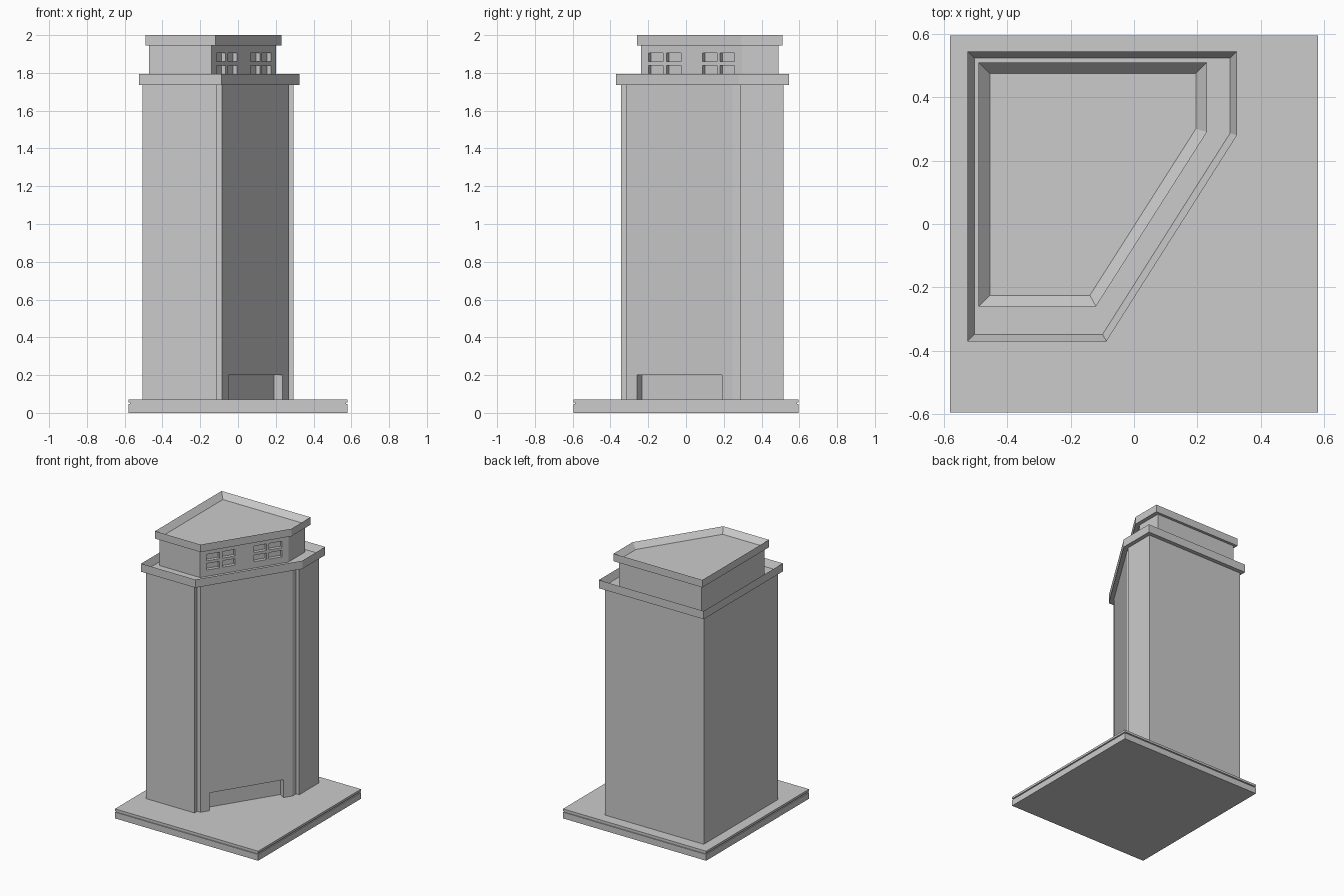
import bpy
import bmesh
from mathutils import Vector, Matrix

if "Cube" in bpy.data.objects:
    bpy.data.objects.remove(bpy.data.objects["Cube"], do_unlink=True)

GREY = (0.6, 0.6, 0.6, 1.0)
concrete = bpy.data.materials.new("concrete_grey")
concrete.use_nodes = True
concrete.diffuse_color = GREY
concrete.node_tree.nodes["Principled BSDF"].inputs["Base Color"].default_value = GREY


def finish(name, bm):
    bmesh.ops.recalc_face_normals(bm, faces=bm.faces)
    mesh = bpy.data.meshes.new(name)
    bm.to_mesh(mesh)
    bm.free()
    mesh.materials.append(concrete)
    obj = bpy.data.objects.new(name, mesh)
    bpy.context.collection.objects.link(obj)
    return obj


def prism(name, outline, z0, z1, rim=0, sink=0):
    """Upright prism; with a rim, its top is sunk to leave a parapet."""
    bm = bmesh.new()
    face = bm.faces.new([bm.verts.new((x, y, z0)) for x, y in outline])
    new = bmesh.ops.extrude_face_region(bm, geom=[face], use_keep_orig=True)["geom"]
    top = [g for g in new if isinstance(g, bmesh.types.BMFace)][0]
    bmesh.ops.translate(bm, verts=top.verts, vec=(0, 0, z1 - z0))
    bmesh.ops.recalc_face_normals(bm, faces=bm.faces)
    if rim:
        bmesh.ops.inset_region(bm, faces=[top], thickness=rim, use_even_offset=True)
        bmesh.ops.translate(bm, verts=top.verts, vec=(0, 0, -sink))
    return finish(name, bm)


def rectangle(hx, hy):
    return [(-hx, -hy), (hx, -hy), (hx, hy), (-hx, hy)]


def cut_corner(left, front, right, back, cut_x, cut_y):
    """Rectangle whose front right corner is sliced off diagonally."""
    return [(left, front), (cut_x, front), (right, cut_y), (right, back), (left, back)]


def recess(target, start, end, z0, z1, depth):
    """Cut a rectangular recess into a diagonal wall between two plan points."""
    a, b = Vector(start), Vector(end)
    along = (b - a).normalized()
    inward = Vector((-along.y, along.x))
    mid = (a + b) / 2
    rot = Matrix((along.to_3d(), inward.to_3d(), (0, 0, 1))).transposed().to_4x4()
    size = Matrix.Diagonal(((b - a).length, depth * 2, z1 - z0, 1))
    bm = bmesh.new()
    bmesh.ops.create_cube(bm, size=1, matrix=Matrix.Translation((mid.x, mid.y, (z0 + z1) / 2)) @ rot @ size)
    cutter = finish("cutter", bm)
    cutter.hide_render = True
    mod = target.modifiers.new("recess", "BOOLEAN")
    mod.object, mod.operation, mod.solver = cutter, "DIFFERENCE", "EXACT"
    bpy.context.view_layer.objects.active = target
    bpy.ops.object.modifier_apply(modifier=mod.name)
    bpy.data.objects.remove(cutter, do_unlink=True)


# Plinth: two slabs with a shadow groove between them
prism("plinth_lower", rectangle(0.58, 0.595), 0, 0.046)
prism("plinth_groove", rectangle(0.573, 0.588), 0.046, 0.054)
prism("plinth_upper", rectangle(0.58, 0.595), 0.054, 0.07)

# Tower shaft with square notches at both ends of the diagonal facade
shaft = prism("tower_shaft", [
    (-0.505, -0.345), (-0.11, -0.345), (-0.11, -0.315), (-0.085, -0.315),
    (0.27, 0.247), (0.27, 0.287), (0.295, 0.287), (0.295, 0.515), (-0.505, 0.515)],
    0.07, 1.74)

# Wide entrance recess
recess(shaft, (-0.05, -0.26), (0.235, 0.191), 0.06, 0.2, 0.053)

# Main parapet with a sunken terrace
prism("terrace_parapet", cut_corner(-0.525, -0.37, 0.325, 0.545, -0.087, 0.28),
      1.735, 1.795, 0.022, 0.05)

# Penthouse with two groups of four window recesses
p0, p1 = Vector((-0.14, -0.238)), Vector((0.2, 0.297))
penthouse = prism("penthouse", cut_corner(-0.47, p0.y, p1.x, 0.49, p0.x, p1.y), 1.74, 1.95)
for y0 in (-0.198, -0.103, 0.088, 0.18):
    ends = [p0.lerp(p1, (y - p0.y) / (p1.y - p0.y)) for y in (y0, y0 + 0.077)]
    for z in (1.792, 1.859):
        recess(penthouse, *ends, z, z + 0.047, 0.025)

# Roof with a rim
prism("roof_parapet", cut_corner(-0.49, -0.26, 0.23, 0.51, -0.12, 0.29),
      1.945, 2.0, 0.035, 0.04)
